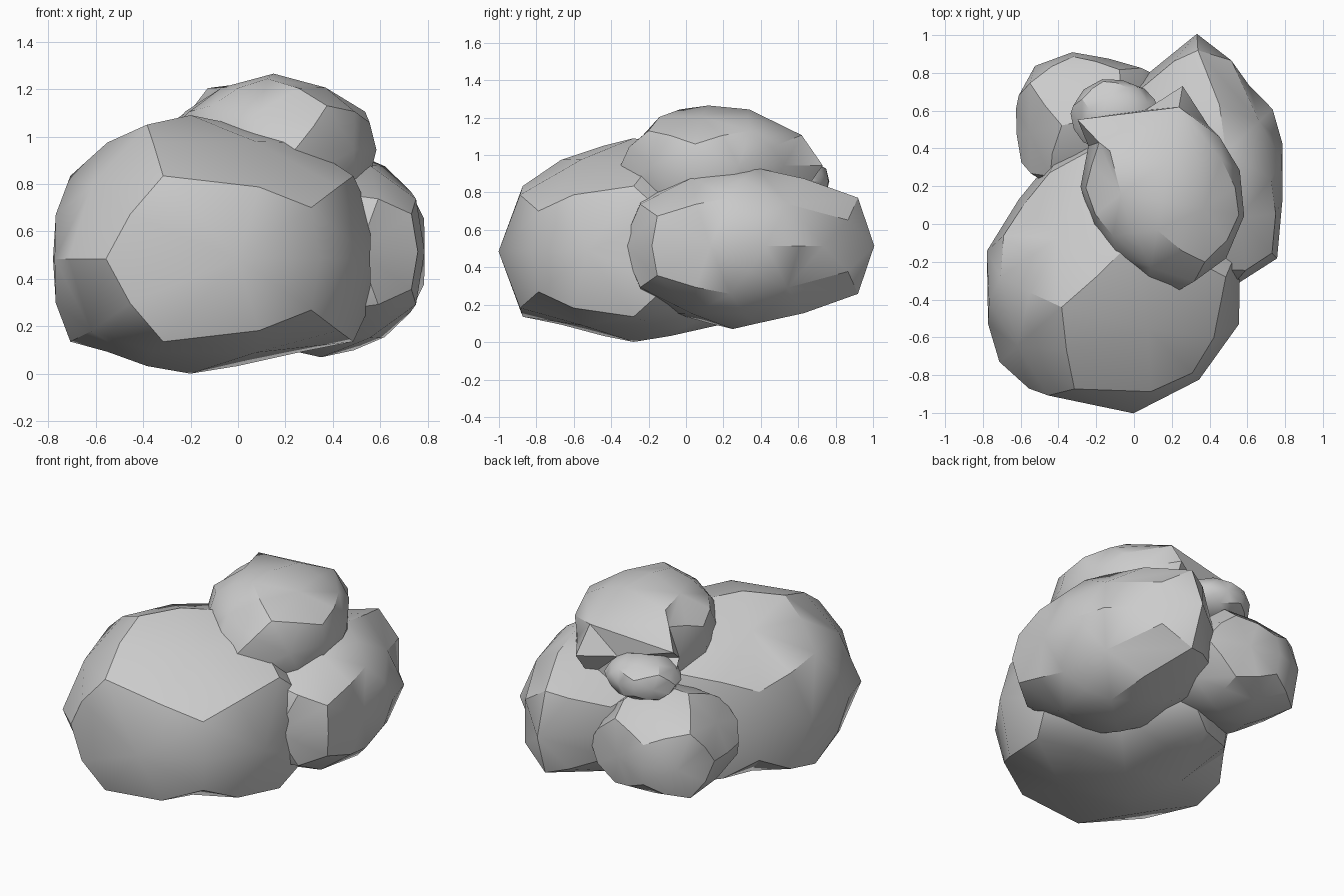
import bpy, bmesh, math
from mathutils import Vector, Matrix

if "Cube" in bpy.data.objects:
    bpy.data.objects.remove(bpy.data.objects["Cube"])

PHI = (1 + 5 ** 0.5) / 2


def dodecahedron_points():
    pts = [(x, y, z) for x in (-1, 1) for y in (-1, 1) for z in (-1, 1)]
    for a in (-1 / PHI, 1 / PHI):
        for b in (-PHI, PHI):
            pts += [(b, 0, a), (0, a, b), (a, b, 0)]
    return pts


def plan_at(outline, angle):
    """Radius and twist from the plan outline of (degrees, radius[, twist])."""
    ring = [(*k, 0)[:3] for k in outline]
    ring = [(ring[-1][0] - 360, *ring[-1][1:])] + ring + [(ring[0][0] + 360, *ring[0][1:])]
    for a, b in zip(ring, ring[1:]):
        if a[0] <= angle <= b[0]:
            t = (angle - a[0]) / (b[0] - a[0])
            return a[1] + (b[1] - a[1]) * t, a[2] + (b[2] - a[2]) * t
    return ring[1][1:]


def rock(name, centre, outline, height, yaw, squash=1.0, bulge=0.96):
    """Chiselled dodecahedron stretched to a plan outline and a half height."""
    bm = bmesh.new()
    for p in dodecahedron_points():
        bm.verts.new(p)
    bmesh.ops.convex_hull(bm, input=bm.verts)
    bmesh.ops.dissolve_limit(bm, angle_limit=0.05, verts=bm.verts, edges=bm.edges)
    # bow out the edges, then fan each face from a slightly lower middle
    bmesh.ops.subdivide_edges(bm, edges=bm.edges, cuts=1)
    for v in bm.verts:
        v.co.normalize()
    middles = bmesh.ops.poke(bm, faces=bm.faces)["verts"]
    for v in middles:
        v.co = v.co.normalized() * bulge
    turn = Matrix.Rotation(math.radians(yaw), 3, 'Z')
    for v in bm.verts:
        d = turn @ v.co
        r, twist = plan_at(outline, math.degrees(math.atan2(d.y, d.x)) % 360)
        d = Matrix.Rotation(math.radians(twist), 3, 'Z') @ d
        z = d.z * squash if d.z < -0.6 else d.z      # flattened underside
        v.co = Vector((d.x * r, d.y * r, z * height)) + Vector(centre)
    bmesh.ops.recalc_face_normals(bm, faces=bm.faces)
    mesh = bpy.data.meshes.new(name)
    bm.to_mesh(mesh)
    bm.free()
    ob = bpy.data.objects.new(name, mesh)
    bpy.context.collection.objects.link(ob)
    bpy.ops.object.select_all(action='DESELECT')
    ob.select_set(True)
    bpy.context.view_layer.objects.active = ob
    bpy.ops.object.shade_smooth_by_angle(angle=math.radians(33))


# Large front boulder
rock("large_boulder", (-0.2, -0.28, 0.485),
     [(0, .84), (45, .78), (69, .8), (90, .84), (103, .76), (135, .58), (153, .62),
      (180, .62), (200, .61), (220, .68, -3), (246, .69, -7), (270, .74, -11),
      (283, .78, 2), (315, .77), (347, .83, -5)], 0.605, 315, 0.8)

# Right boulder with a pointed back corner
rock("right_boulder", (0.35, 0.25, 0.515),
     [(22, .47), (45, .53), (64, .55, -2), (88, .82, 3), (101, .79, -10), (133, .6, -8),
      (165, .5), (180, .45), (225, .5), (270, .6), (285, .65, 5), (315, .59),
      (345, .47), (358, .46)], 0.445, 133)

# Boulder resting on top
rock("top_boulder", (0.15, 0.12, 0.945),
     [(22, .46), (48, .48), (59, .47), (80, .62), (101, .49), (112, .66, 25),
      (125, .56, 12), (138, .51, 5), (170, .44), (225, .38), (263, .44), (282, .48),
      (310, .48), (330, .46), (350, .44)], 0.32, 350)

# Back left boulder
rock("back_boulder", (-0.25, 0.55, 0.47),
     [(0, .38), (35, .44), (70, .36), (112, .37), (147, .44), (157, .41), (180, .36),
      (230, .44), (290, .39)], 0.35, 102, 0.85)

# Small stone at the back
rock("small_stone", (-0.1, 0.58, 0.86),
     [(29, .22), (56, .19), (120, .20), (160, .24), (208, .23), (270, .2), (350, .24)],
     0.135, 110)
